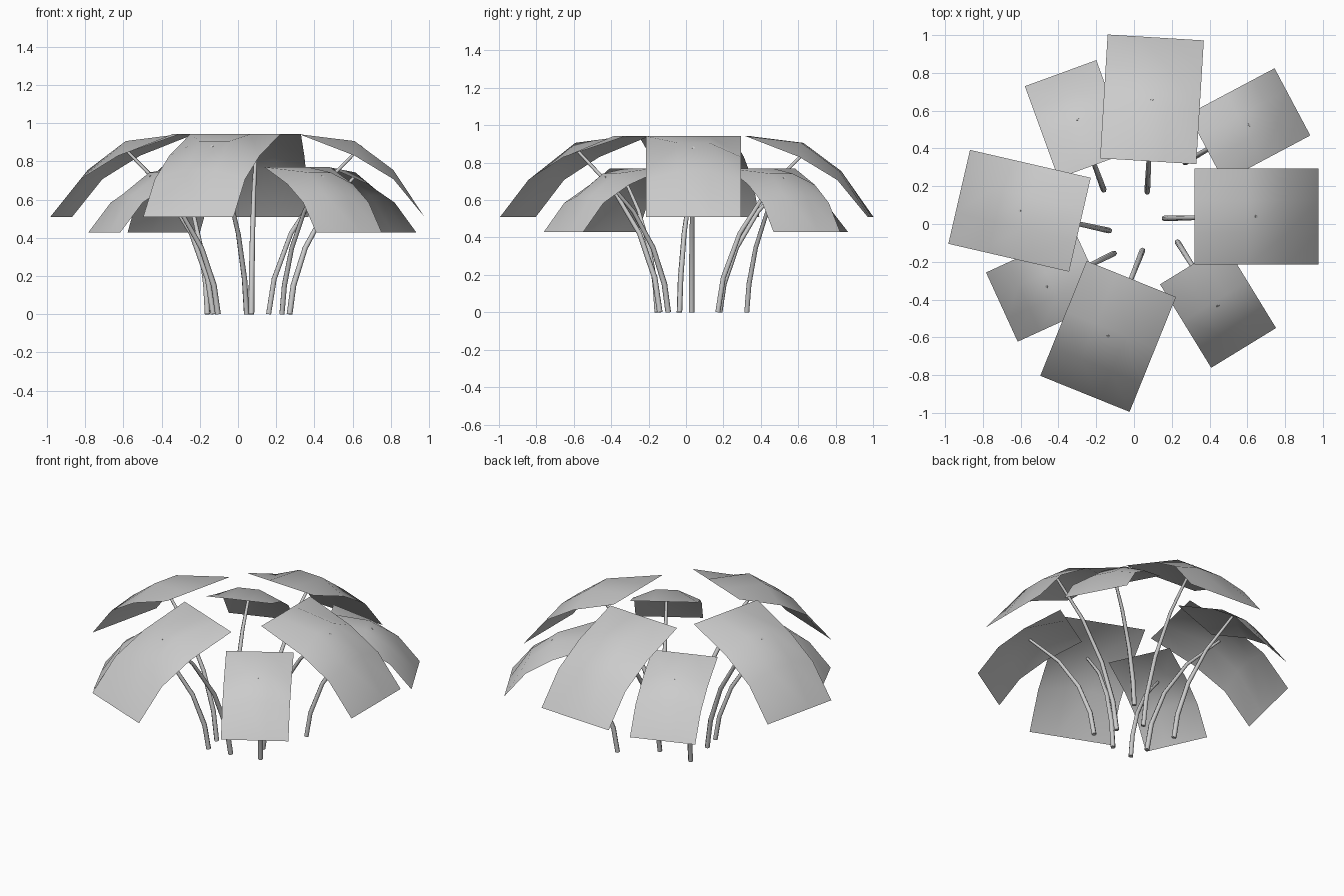
import bpy
import bmesh
from math import radians
from mathutils import Matrix, Vector

if "Cube" in bpy.data.objects:
    bpy.data.objects.remove(bpy.data.objects["Cube"], do_unlink=True)

# One plain grey for leaves and stems
grey = bpy.data.materials.new("plain grey")
grey.use_nodes = True
COLOUR = (0.6, 0.6, 0.6, 1)
grey.diffuse_color = COLOUR
grey.node_tree.nodes["Principled BSDF"].inputs["Base Color"].default_value = COLOUR

# Leaf rows from inner to outer edge: distance, side drop, middle drop
LEAF_ROWS = [(-0.328, 0, 0), (-0.038, 0.112, 0.036),
             (0.165, 0.235, 0.187), (0.328, 0.433, 0.433)]
LEAF_WIDTH = 0.51

# Stem path: share of the way out, share of the height, thickness
STEM_PATH = [(0, 0, 1), (0.06, 0.21, 1), (0.24, 0.48, 0.9),
             (0.55, 0.75, 0.75), (1, 1, 0.55)]


def make_leaf(name, centre, angle, top, scale):
    """Domed sheet of three by three faces, drooping outward."""
    bm = bmesh.new()
    rows = []
    for dist, side, middle in LEAF_ROWS:
        row = []
        for i in range(4):
            drop = side if i in (0, 3) else middle
            row.append(bm.verts.new((dist, (i / 3 - 0.5) * LEAF_WIDTH, -drop)))
        rows.append(row)
    for a, b in zip(rows, rows[1:]):
        for i in range(3):
            bm.faces.new((a[i], b[i], b[i + 1], a[i + 1]))
    bm.transform(Matrix.Translation((*centre, top))
                 @ Matrix.Rotation(radians(angle), 4, "Z")
                 @ Matrix.Scale(scale, 4))
    for face in bm.faces:
        face.smooth = True
    mesh = bpy.data.meshes.new(name)
    bm.to_mesh(mesh)
    bm.free()
    mesh.materials.append(grey)
    bpy.context.collection.objects.link(bpy.data.objects.new(name, mesh))


def make_stem(name, base, tip, height):
    """Tapered tube bending from the ground out to the leaf middle."""
    curve = bpy.data.curves.new(name, "CURVE")
    curve.dimensions = "3D"
    curve.bevel_depth = 0.015
    curve.bevel_resolution = 1
    curve.use_fill_caps = True
    spline = curve.splines.new("POLY")
    spline.points.add(len(STEM_PATH) - 1)
    start, end = Vector(base), Vector(tip)
    for point, (out, up, thick) in zip(spline.points, STEM_PATH):
        spot = start.lerp(end, out)
        point.co = (spot.x, spot.y, up * height, 1)
        point.radius = thick
    spline.use_smooth = True
    curve.materials.append(grey)
    bpy.context.collection.objects.link(bpy.data.objects.new(name, curve))


# Each plant part: name, leaf centre, outward angle, stem base
LARGE = [("left", (0.648, 0.04), 0, (0.16, 0.03)),
         ("back", (0.095, 0.66), 86.5, (0.07, 0.17)),
         ("right", (-0.606, 0.07), 167, (-0.13, -0.035)),
         ("front", (-0.137, -0.595), 248, (0.045, -0.14))]
SMALL = [("front_left", (0.445, -0.435), -58.5, (0.23, -0.095)),
         ("back_left", (0.61, 0.525), 28, (0.27, 0.325)),
         ("back_right", (-0.30, 0.555), 110, (-0.16, 0.18)),
         ("front_right", (-0.464, -0.332), 204.6, (-0.105, -0.155))]

for size, group, top, scale in (("large", LARGE, 0.942, 1),
                                ("small", SMALL, 0.77, 0.79)):
    for side, centre, angle, base in group:
        make_leaf(f"{size}_leaf_{side}", centre, angle, top, scale)
        make_stem(f"{size}_stem_{side}", base, centre, top - 0.062 * scale)
